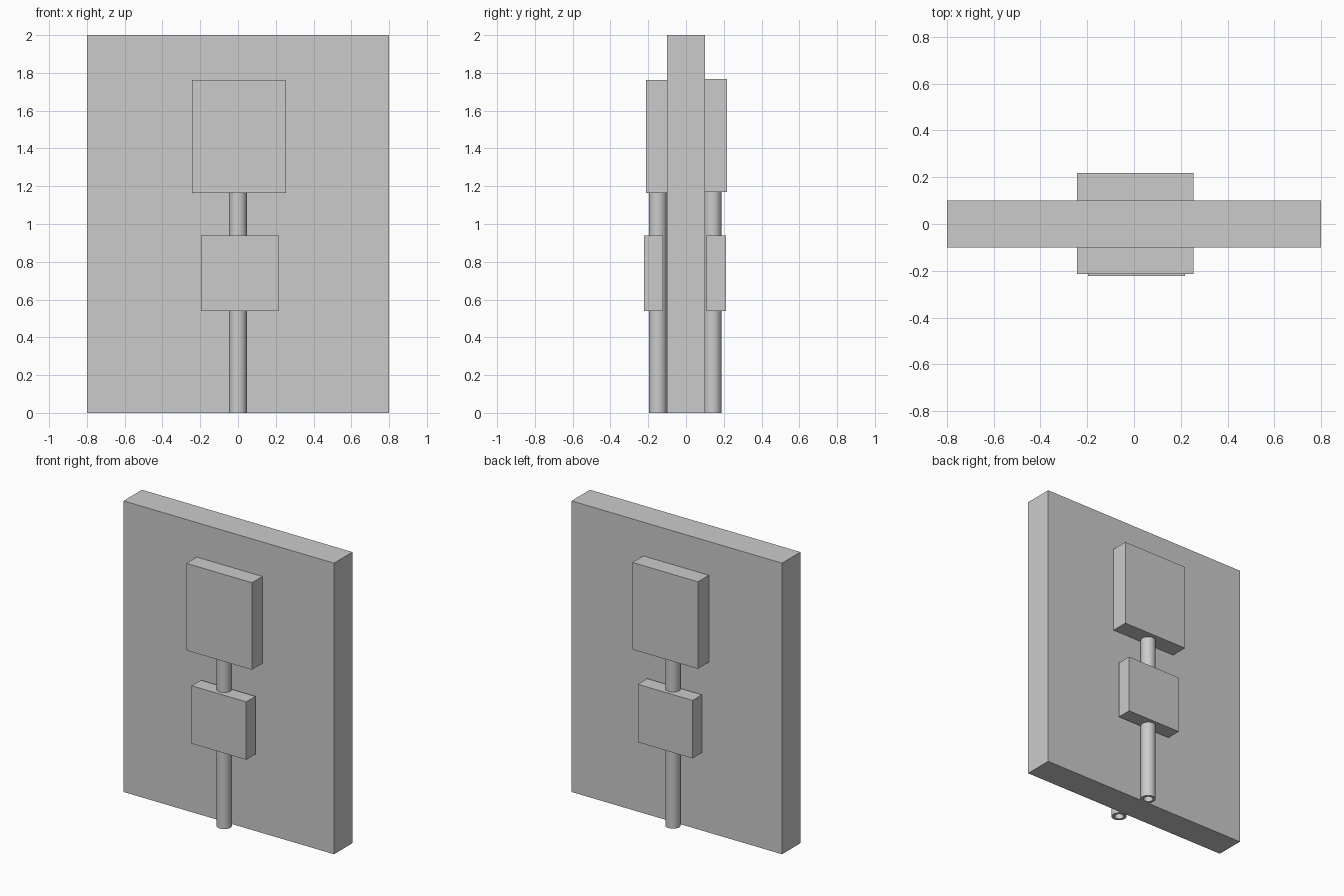
import bpy
import bmesh
from mathutils import Matrix

if "Cube" in bpy.data.objects:
    bpy.data.objects.remove(bpy.data.objects["Cube"], do_unlink=True)

grey = bpy.data.materials.new("plain grey")
grey.use_nodes = True
COLOUR = (0.6, 0.6, 0.6, 1)
grey.diffuse_color = COLOUR
grey.node_tree.nodes["Principled BSDF"].inputs["Base Color"].default_value = COLOUR


def add_object(name, bm):
    bmesh.ops.recalc_face_normals(bm, faces=bm.faces)
    mesh = bpy.data.meshes.new(name)
    bm.to_mesh(mesh)
    bm.free()
    mesh.materials.append(grey)
    obj = bpy.data.objects.new(name, mesh)
    bpy.context.collection.objects.link(obj)
    return obj


def box(name, x, y, z):
    """Box spanning the given (low, high) pairs."""
    bm = bmesh.new()
    spans = (x, y, z)
    centre = Matrix.Translation([(a + b) / 2 for a, b in spans])
    size = Matrix.Diagonal([b - a for a, b in spans] + [1])
    bmesh.ops.create_cube(bm, size=1, matrix=centre @ size)
    return add_object(name, bm)


def tube(name, y, top, outer, inner, sides=32):
    """Open vertical pipe with a wall thickness, made by spinning its section."""
    bm = bmesh.new()
    section = [(outer, 0), (outer, top), (inner, top), (inner, 0)]
    verts = [bm.verts.new((r, y, z)) for r, z in section]
    edges = [bm.edges.new((verts[i], verts[(i + 1) % 4])) for i in range(4)]
    bmesh.ops.spin(bm, geom=verts + edges, cent=(0, y, 0), axis=(0, 0, 1),
                   angle=6.283185, steps=sides)
    bmesh.ops.remove_doubles(bm, verts=bm.verts, dist=0.0005)
    obj = add_object(name, bm)
    bpy.ops.object.select_all(action="DESELECT")
    obj.select_set(True)
    bpy.context.view_layer.objects.active = obj
    bpy.ops.object.shade_smooth_by_angle()


# Wall panel
box("wall_panel", (-0.8, 0.8), (-0.1, 0.1), (0, 2))

# Each side carries a large box, a small box and a pipe joining them
WIDE, NARROW = (-0.243, 0.255), (-0.197, 0.218)
box("front_large_box", WIDE, (-0.213, -0.09), (1.165, 1.763))
box("back_large_box", WIDE, (0.09, 0.218), (1.17, 1.768))
box("front_small_box", NARROW, (-0.222, -0.122), (0.54, 0.938))
box("back_small_box", NARROW, (0.109, 0.211), (0.54, 0.938))
for side, y in (("front", -0.149), ("back", 0.141)):
    tube(side + "_pipe", y, 1.25, 0.048, 0.03)
